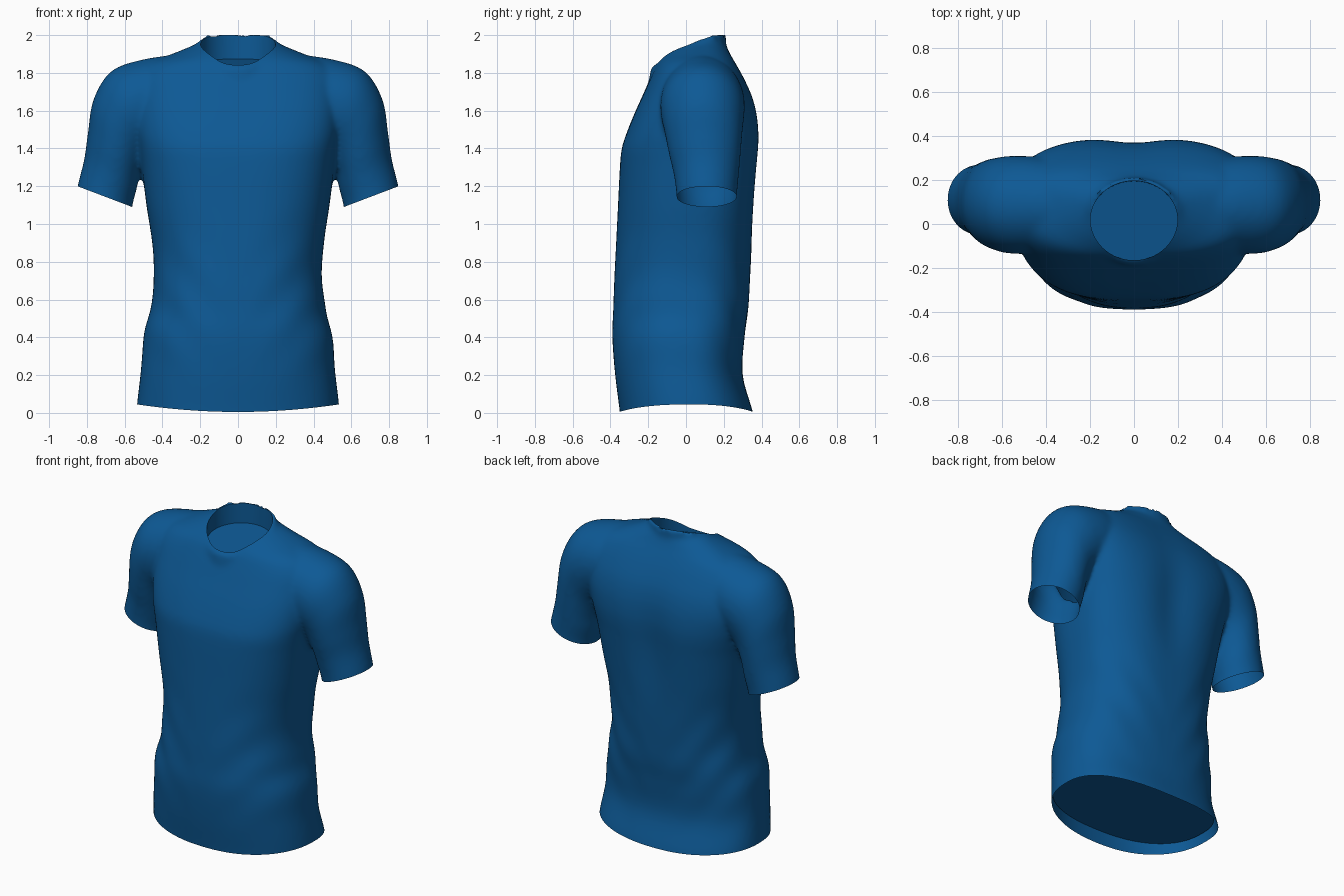
import bpy, bmesh, math
from mathutils import Vector

if "Cube" in bpy.data.objects:
    bpy.data.objects.remove(bpy.data.objects["Cube"], do_unlink=True)

cloth = bpy.data.materials.new("blue_cloth")
cloth.use_nodes = True
BLUE = (0.004, 0.1, 0.3, 1)
cloth.diffuse_color = BLUE
cloth.node_tree.nodes["Principled BSDF"].inputs["Base Color"].default_value = BLUE


def make_object(name, bm):
    mesh = bpy.data.meshes.new(name)
    bm.to_mesh(mesh)
    bm.free()
    mesh.materials.append(cloth)
    ob = bpy.data.objects.new(name, mesh)
    bpy.context.collection.objects.link(ob)
    return ob


def refine(rows, steps=5):
    """Smooth in-between rows by Catmull-Rom interpolation."""
    out = []
    for i in range(len(rows) - 1):
        p, a, b, n = rows[max(i - 1, 0)], rows[i], rows[i + 1], rows[min(i + 2, len(rows) - 1)]
        for s in range(steps):
            t = s / steps
            out.append([0.5 * (2 * q + (r - o) * t + (2 * o - 5 * q + 4 * r - u) * t * t
                               + (3 * q - o - 3 * r + u) * t ** 3)
                        for o, q, r, u in zip(p, a, b, n)])
    return out + [list(rows[-1])]


def loft(bm, rings):
    loops = [[bm.verts.new(c) for c in ring] for ring in rings]
    n = len(loops[0])
    for a, b in zip(loops, loops[1:]):
        for i in range(n):
            j = (i + 1) % n
            bm.faces.new((a[i], a[j], b[j], b[i]))
    bm.faces.new(loops[0][::-1])
    bm.faces.new(loops[-1])


def power(v, e):
    return math.copysign(abs(v) ** e, v)


def body_ring(z, width, front, back, mid, e=1, n=64):
    """Horizontal section, widest at y = mid; a smaller e is boxier."""
    ring = []
    for i in range(n):
        t = math.tau * i / n
        s = power(math.sin(t), e)
        ring.append(Vector((width * power(math.cos(t), e),
                            mid + s * ((back - mid) if s > 0 else (mid - front)), z)))
    return ring


def tilt(ring, base, slope, top=3):
    """Lift a ring towards the back, levelling off at the top."""
    for c in ring:
        c.z = min(top, base + slope * c.y)
    return ring


def sleeve_ring(side, xo, zo, xi, zi, front, back, n=48):
    """Tilted section between an outer and an inner point."""
    ring = []
    for i in range(n):
        t = math.tau * i / n
        k = 0.5 + 0.5 * math.cos(t)
        y = (front + back) / 2 + (back - front) / 2 * math.sin(t)
        ring.append(Vector((side * (xi + (xo - xi) * k), y, zi + (zo - zi) * k)))
    return ring


# z, half width, front y, back y, widest y, boxiness
torso = [
    (-0.12, .535, -.34, .37, .02, .85), (0.0, .535, -.35, .355, .02, .85),
    (0.2, .515, -.375, .30, .0, .85), (0.4, .50, -.39, .31, .0, .85),
    (0.55, .465, -.385, .33, .01, .85), (0.7, .445, -.38, .34, .02, .85),
    (0.9, .455, -.37, .355, .03, .85), (1.1, .485, -.36, .37, .04, .8),
    (1.3, .51, -.35, .385, .05, .74), (1.4, .525, -.34, .392, .06, .7),
    (1.48, .54, -.315, .392, .07, .68), (1.58, .55, -.275, .38, .09, .66),
    (1.68, .55, -.23, .352, .1, .66), (1.78, .54, -.185, .305, .1, .7),
    (1.85, .48, -.15, .265, .1, .75), (1.9, .35, -.11, .235, .1, .85),
    (1.95, .23, -.06, .21, .1, 1), (1.98, .18, -.03, .19, .1, 1)]
# outer x, outer z, inner x, inner z, front y, back y
sleeve = [
    (.30, 1.9, .28, 1.5, -.1, .27), (.5, 1.872, .38, 1.45, -.13, .305),
    (.67, 1.81, .45, 1.40, -.135, .31), (.765, 1.66, .49, 1.35, -.115, .3),
    (.795, 1.48, .52, 1.27, -.09, .29), (.815, 1.34, .535, 1.19, -.065, .28),
    (.85, 1.2, .56, 1.09, -.05, .27), (.87, 1.08, .57, .97, -.05, .27)]

# Solid torso, collar and sleeves, merged into one skin
bm = bmesh.new()
loft(bm, [body_ring(*r) for r in refine(torso)])
loft(bm, [body_ring(1.65, .24, -.215, .21, .02),
          tilt(body_ring(1.9, .215, -.185, .213, .02), 1.935, .57, 2.003)])
for side in (1, -1):
    loft(bm, [sleeve_ring(side, *r) for r in refine(sleeve)])
bmesh.ops.recalc_face_normals(bm, faces=bm.faces)
source = make_object("shirt_source", bm)

# Neck cutter, whose sloping floor closes the neck opening
bm = bmesh.new()
loft(bm, [tilt(body_ring(1.8, .198, -.165, .197, .02), 1.845, .15),
          body_ring(2.2, .198, -.165, .197, .02)])
bmesh.ops.recalc_face_normals(bm, faces=bm.faces)
cutter = make_object("neck_cutter", bm)
cutter.hide_render = True

remesh = source.modifiers.new("merge", 'REMESH')
remesh.mode = 'VOXEL'
remesh.voxel_size = 0.014
smooth = source.modifiers.new("soften", 'SMOOTH')
smooth.factor = 0.5
smooth.iterations = 12
hole = source.modifiers.new("neck_opening", 'BOOLEAN')
hole.operation = 'DIFFERENCE'
hole.solver = 'EXACT'
hole.object = cutter
bpy.context.view_layer.update()
skin = bpy.data.meshes.new_from_object(source.evaluated_get(bpy.context.evaluated_depsgraph_get()))
for helper in (source, cutter):
    bpy.data.objects.remove(helper, do_unlink=True)
bm = bmesh.new()
bm.from_mesh(skin)
bpy.data.meshes.remove(skin)


def cut(point, normal, region):
    """Trim away what lies beyond a plane, within a region only."""
    faces = [f for f in bm.faces if region(f.calc_center_median())]
    geom = list({v for f in faces for v in f.verts}) + list({e for f in faces for e in f.edges}) + faces
    bmesh.ops.bisect_plane(bm, geom=geom, plane_co=point, plane_no=normal, clear_outer=True)


# Openings at the hem and cuffs
cut((0, 0, 0.005), (0, 0, -1), lambda c: c.z < 0.3)
for side in (1, -1):
    cut((side * .56, 0, 1.09), (side * .11, 0, -.29),
        lambda c: c.x * side > .53 and .8 < c.z < 1.35)

# Drape: raised hem sides, hollow along the spine, faint diagonal folds
for v in bm.verts:
    x, y, z = v.co
    low = max(0, 1 - z / 0.35)
    v.co.z += 0.04 * (x / .53) ** 2 * low
    if y > .1 and abs(x) < .5:
        v.co.y -= 0.028 * math.exp(-(x / .14) ** 2 - ((z - 1.3) / .35) ** 2)
    if z < 1.3 and abs(x) < .53:
        fade = math.exp(-((z - .6) / .3) ** 2) * min(1, abs(x) / .3)
        fold = math.sin(19 * (z - 1.3 * abs(x)) + 6 * y + 2 * x)
        v.co.y += math.copysign(0.003, y) * fold * fade
        v.co.x += math.copysign(0.002, x) * fold * fade
shirt = make_object("shirt", bm)

# Inner panel that closes the hem
bm = bmesh.new()
bm.faces.new([bm.verts.new(c) for c in body_ring(0.1, .518, -.358, .322, .01, .85)[::-1]])
make_object("hem_panel", bm)

bpy.ops.object.select_all(action='DESELECT')
shirt.select_set(True)
bpy.context.view_layer.objects.active = shirt
bpy.ops.object.shade_smooth_by_angle(angle=math.radians(50))
